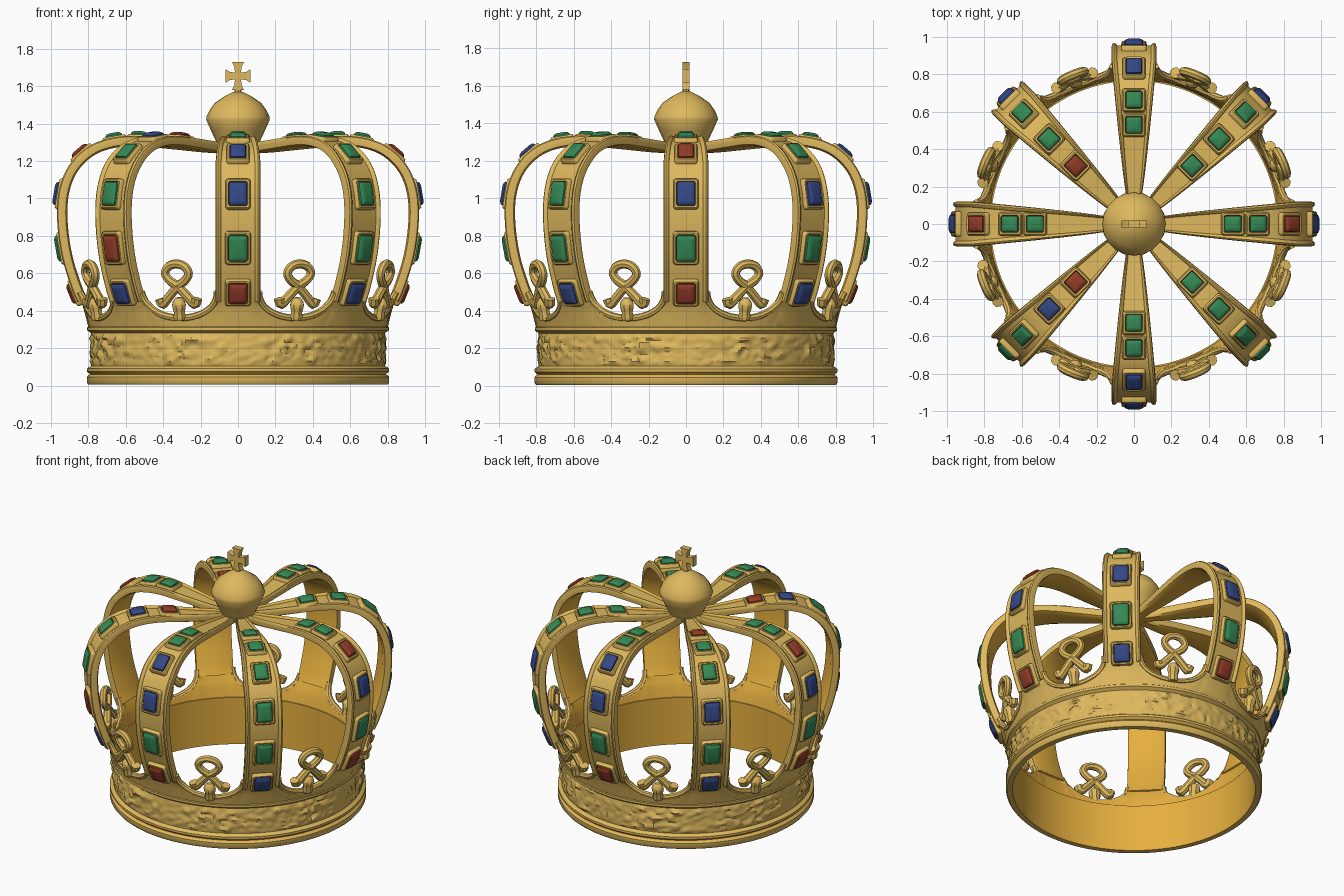
import bpy, bmesh
from math import sin, cos, pi, radians, asin
from mathutils import Vector, noise

cube = bpy.data.objects.get("Cube")
if cube:
    bpy.data.objects.remove(cube)


def material(name, rgb):
    m = bpy.data.materials.new(name)
    m.use_nodes = True
    m.diffuse_color = (*rgb, 1)
    bsdf = m.node_tree.nodes["Principled BSDF"]
    bsdf.inputs["Base Color"].default_value = (*rgb, 1)
    bsdf.inputs["Roughness"].default_value = 0.5
    return m


GOLD = material("gold", (0.73, 0.48, 0.11))
WARM = material("warm_gold", (0.79, 0.43, 0.05))
DEEP = material("deep_gold", (0.36, 0.21, 0.05))
GEMS = {"g": material("green_gem", (0.035, 0.25, 0.09)),
        "b": material("blue_gem", (0.035, 0.065, 0.24)),
        "r": material("red_gem", (0.29, 0.045, 0.02))}


def loft(name, sections, mats, rule=lambda i, j: 0, closed=False):
    """Skin closed cross-sections; rule(section, side) picks the material."""
    bm = bmesh.new()
    rings = [[bm.verts.new(p) for p in s] for s in sections]
    n, m = len(rings), len(rings[0])
    for i in range(n if closed else n - 1):
        a, b = rings[i], rings[(i + 1) % n]
        for j in range(m):
            k = (j + 1) % m
            bm.faces.new((a[j], a[k], b[k], b[j])).material_index = rule(i, j)
    if not closed:
        bm.faces.new(rings[0]).material_index = rule(0, 0)
        bm.faces.new(rings[-1]).material_index = rule(n - 2, 0)
    bmesh.ops.recalc_face_normals(bm, faces=bm.faces)
    me = bpy.data.meshes.new(name)
    bm.to_mesh(me)
    bm.free()
    for mat in mats:
        me.materials.append(mat)
    ob = bpy.data.objects.new(name, me)
    bpy.context.collection.objects.link(ob)
    bpy.ops.object.select_all(action="DESELECT")
    ob.select_set(True)
    bpy.context.view_layer.objects.active = ob
    bpy.ops.object.shade_smooth_by_angle(angle=radians(40))


def at(r, side, z, a):
    return Vector((r * cos(a) - side * sin(a), r * sin(a) + side * cos(a), z))


def smooth_path(pts, steps):
    """Catmull-Rom samples through the points."""
    p = [Vector(q) for q in pts]
    p = [2 * p[0] - p[1]] + p + [2 * p[-1] - p[-2]]
    out = []
    for i in range(1, len(p) - 2):
        a, b, c, d = p[i - 1:i + 3]
        for s in range(steps):
            t = s / steps
            out.append(0.5 * (2 * b + (c - a) * t + (2 * a - 5 * b + 4 * c - d) * t * t
                              + (3 * b - a - 3 * c + d) * t ** 3))
    return out + [p[-2]]


def tube(name, pts, radii, mat, sides=8):
    """Round rod along points that lie roughly facing outwards."""
    sections = []
    for i, p in enumerate(pts):
        t = (pts[min(i + 1, len(pts) - 1)] - pts[max(i - 1, 0)]).normalized()
        side = t.cross(Vector((p.x, p.y, 0))).normalized()
        out = side.cross(t)
        sections.append([p + radii[i] * (side * cos(2 * pi * k / sides) + out * sin(2 * pi * k / sides))
                         for k in range(sides)])
    loft(name, sections, [mat])


# Arch centre line as (radius, height)
ARCH = smooth_path([(.80, .31), (.83, .42), (.872, .52), (.922, .68), (.948, .85), (.947, 1.0),
                    (.915, 1.12), (.855, 1.21), (.77, 1.275), (.66, 1.31), (.53, 1.318),
                    (.35, 1.302), (.18, 1.285), (.02, 1.275)], 6)


def arch_radius(z):
    return min(ARCH[:40], key=lambda p: abs(p.y - z)).x if z > .31 else .80


def arch_frame(i):
    t = (ARCH[min(i + 1, len(ARCH) - 1)] - ARCH[max(i - 1, 0)]).normalized()
    return t, Vector((t.y, -t.x))


# Base band with beads and an embossed frieze
FRIEZE = [.105 + .175 * k / 14 for k in range(15)]
LOWER = [(.765, .005), (.80, .005), (.808, .015), (.808, .045), (.798, .055), (.792, .06),
         (.798, .066), (.808, .075), (.808, .09), (.795, .1)]
UPPER = [(.795, .287), (.806, .295), (.806, .31), (.797, .318), (.797, .33), (.765, .33)]
band = []
N = 320
for s in range(N):
    a = 2 * pi * s / N
    prof = list(LOWER)
    for k, z in enumerate(FRIEZE):
        fade = min(1, k / 2, (14 - k) / 2)
        panel = .4 + .6 * abs(sin(4 * a))
        q = Vector((cos(a) * 13, sin(a) * 13, z * 22))
        relief = abs(noise.noise(q)) * .034 + noise.noise(q * 2.3) * .009
        prof.append((.786 + fade * panel * relief, z))
    prof += UPPER
    band.append([at(r, 0, z, a) for r, z in prof])
last = len(band[0]) - 1
loft("base_band", band, [GOLD, WARM],
     lambda i, j: 1 if j == last or j in (4, 5) else 0, closed=True)

# Scalloped collar that flares up into the arches
HALF = pi / 8 - asin(.115 / .87)
collar, scallops = [], []
for k in range(8):
    mid = (k + .5) * pi / 4
    edge = [(mid - HALF * cos(pi * i / 18), .50 - .14 * sin(pi * i / 18) ** .9) for i in range(19)]
    scallops.append([at(arch_radius(z) - .012, 0, z, a) for a, z in edge])
    gap = pi / 4 - 2 * HALF
    for a, z in edge + [(mid + HALF + gap * f, .50) for f in (.25, .5, .75)]:
        zs = [.31 + (z - .31) * f / 5 for f in range(6)]
        outer = [at(arch_radius(q), 0, q, a) for q in zs]
        inner = [at(arch_radius(q) - .032, 0, q, a) for q in reversed(zs)]
        collar.append(outer + inner)
loft("collar", collar, [GOLD, WARM], lambda i, j: 1 if j > 5 else 0, closed=True)
for k, pts in enumerate(scallops):
    tube(f"scallop_rim_{k + 1}", pts, [.019] * len(pts), GOLD)


# Arches: flat straps with raised rims, tapering to the middle
def half_width(r, z):
    if z < 1.1:
        return .12
    return .035 + .085 * min(1, max(0, (r - .12) / .75)) ** .8


START = next(i for i, p in enumerate(ARCH) if p.y > .45)


def strap_rule(i, j):
    valley = j in (5, 7) and ARCH[START + i].y > 1.2 and ARCH[START + i].x < .62
    return 1 if valley or j in (0, 12, 13) else 0


for k in range(8):
    a = k * pi / 4
    sections = []
    for i in range(START, len(ARCH)):
        p = ARCH[i]
        nrm = arch_frame(i)[1]
        w = half_width(p.x, p.y)
        b = min(.03, w * .3)
        half = [(w - b, .003), (w - b * .8, .012), (w - b * .4, .017), (w - b * .1, .011),
                (w, -.005), (w - .003, -.03), (w - b, -.039)]
        prof = [(-u, d) for u, d in reversed(half)] + half
        sections.append([at(p.x + nrm.x * d, u, p.y + nrm.y * d, a) for u, d in prof])
    loft(f"arch_{k + 1}", sections, [GOLD, WARM], strap_rule)


# Gems in raised settings, listed per arch from the bottom up
def rounded_rect(w, h):
    c = min(w, h) * .25
    pts = []
    for q, (sx, sy) in enumerate([(1, 1), (-1, 1), (-1, -1), (1, -1)]):
        for s in range(4):
            ang = (q + s / 3) * pi / 2
            pts.append((sx * (w - c) + c * cos(ang), sy * (h - c) + c * sin(ang)))
    return pts


def gem(name, a, target, w, h, colour):
    i = min(range(len(ARCH)), key=lambda n: (ARCH[n] - Vector(target)).length)
    p = ARCH[i]
    t, nrm = arch_frame(i)
    layers = [(.02, -.005), (.02, .014), (.013, .024), (.005, .024), (.001, .017),
              (0, .03), (-.008, .038), (-.022, .042)]
    sections = []
    for grow, d in layers:
        ring = rounded_rect(w + grow, h + grow)
        sections.append([at(p.x + nrm.x * d + t.x * v, u, p.y + nrm.y * d + t.y * v, a) for u, v in ring])
    loft(name, sections, [GOLD, DEEP, GEMS[colour]], lambda i, j: 0 if i < 3 else 1 if i < 4 else 2)


SIZES = [(.049, .056), (.05, .07), (.048, .063), (.041, .052), (.043, .044), (.042, .044)]
LOW = [(.865, .50), (.935, .735), (.94, 1.03), (.828, 1.233)]
AXIS = LOW + [(.67, 1.31), (.53, 1.318)]
DIAGONAL = LOW + [(.645, 1.31), (.44, 1.31)]
COLOURS = ["rgbrgg", "bgbggg", "rgbbgg", "bgbggr", "rgbrgg", "brggbr", "rgbbgg", "bggggg"]
for k, row in enumerate(COLOURS):
    for n, colour in enumerate(row):
        spot = (DIAGONAL if k % 2 else AXIS)[n]
        gem(f"gem_{k + 1}_{n + 1}", k * pi / 4, spot, *SIZES[n], colour)

# Ribbon-shaped ornaments standing in the openings
RIGHT = [(0, .53), (.045, .562), (.068, .6), (.045, .637)]
LEG = [(-.105, .465), (-.092, .436), (-.05, .478)]
LOOP = LEG + RIGHT + [(0, .65)] + [(-x, z) for x, z in reversed(RIGHT)] + [(-x, z) for x, z in reversed(LEG)]
for k in range(8):
    a = (k + .5) * pi / 4

    def lean(x, z):
        return at(.815 + (z - .37) * .17, x, z, a)
    path = smooth_path([lean(x, z) for x, z in LOOP], 4)
    count = len(path) - 1
    tube(f"ribbon_{k + 1}", path, [.024 + .007 * abs(2 * i / count - 1) ** 4 for i in range(count + 1)], GOLD)
    stem = [lean(0, .35 + .02 * i) for i in range(7)]
    tube(f"ribbon_stem_{k + 1}", stem, [.03, .036, .03, .036, .04, .034, .015], GOLD)


# Orb at the crossing of the arches
ORB = [(.05, 1.25), (.10, 1.26), (.115, 1.30), (.145, 1.365), (.170, 1.42), (.168, 1.438),
       (.152, 1.472), (.125, 1.51), (.07, 1.548), (.025, 1.57)]
loft("orb", [[at(r, 0, z, 2 * pi * s / 20) for s in range(20)] for r, z in ORB], [GOLD])

# Cross with four flared arms
outline = []
for q in range(4):
    for r, side in ((.016, -.016), (.045, -.02), (.066, -.032), (.066, .032), (.045, .02)):
        v = at(r, side, 0, q * pi / 2)
        outline.append((v.x, v.y * 1.12))
loft("cross", [[Vector((x, y, 1.655 + z)) for x, z in outline] for y in (-.02, .02)], [GOLD])
loft("cross_stem", [[at(.018, 0, z, s * pi / 4) for s in range(8)] for z in (1.555, 1.6)], [GOLD])
